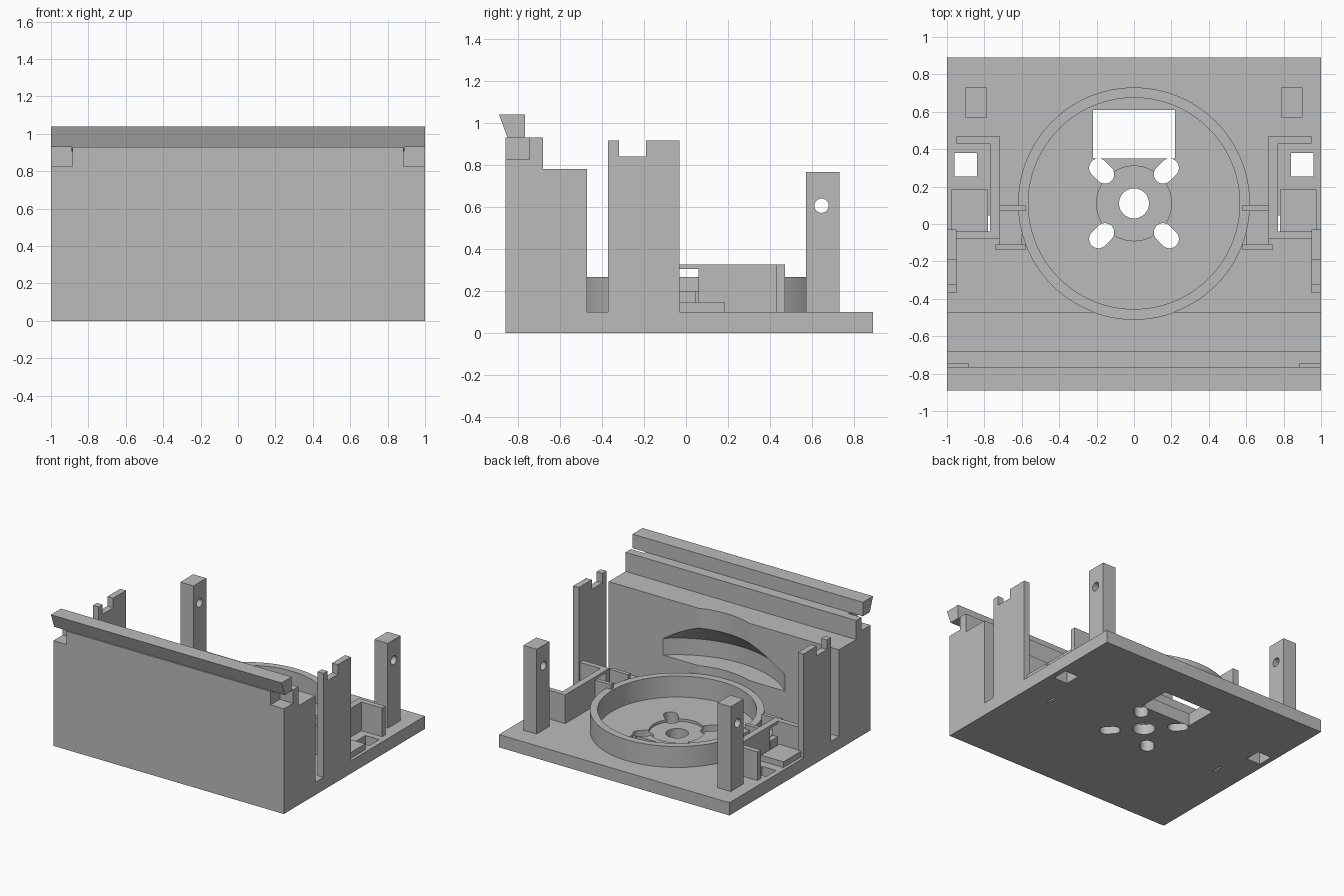
import bpy, bmesh, math
from mathutils import Vector

cube = bpy.data.objects.get("Cube")
if cube:
    bpy.data.objects.remove(cube, do_unlink=True)

grey = bpy.data.materials.new("light grey")
grey.use_nodes = True
grey.diffuse_color = (0.5, 0.5, 0.5, 1)
grey.node_tree.nodes["Principled BSDF"].inputs["Base Color"].default_value = (0.5, 0.5, 0.5, 1)

HUB = Vector((0, 0.11, 0))   # axis of the round seat
FLOOR = 0.10                 # top of the base plate


def finish(name, bm):
    bmesh.ops.recalc_face_normals(bm, faces=bm.faces)
    mesh = bpy.data.meshes.new(name)
    bm.to_mesh(mesh)
    bm.free()
    mesh.materials.append(grey)
    obj = bpy.data.objects.new(name, mesh)
    bpy.context.collection.objects.link(obj)
    return obj


def prism(name, pts, lo, hi, axis="z"):
    """Extrude a closed outline; axis x reads points as (y, z), axis z as (x, y)."""
    bm = bmesh.new()
    place = (lambda a, b: (lo, a, b)) if axis == "x" else (lambda a, b: (a, b, lo))
    face = bm.faces.new([bm.verts.new(place(*p)) for p in pts])
    new = bmesh.ops.extrude_face_region(bm, geom=[face])["geom"]
    step = Vector((hi - lo, 0, 0) if axis == "x" else (0, 0, hi - lo))
    bmesh.ops.translate(bm, vec=step, verts=[v for v in new if isinstance(v, bmesh.types.BMVert)])
    return finish(name, bm)


def box(name, x, y, z):
    return prism(name, [(x[0], y[0]), (x[1], y[0]), (x[1], y[1]), (x[0], y[1])], *z)


def arc(cx, cy, r, start=0, end=360, n=48):
    span = n if end - start == 360 else n - 1
    angles = [math.radians(start + (end - start) * i / span) for i in range(n)]
    return [(cx + r * math.cos(a), cy + r * math.sin(a)) for a in angles]


def lathe(name, profile, n=96):
    """Revolve a closed (radius, z) profile about the hub axis."""
    bm = bmesh.new()
    verts = [bm.verts.new((r, 0, z)) for r, z in profile]
    edges = [bm.edges.new((verts[i - 1], verts[i])) for i in range(len(verts))]
    bmesh.ops.spin(bm, geom=verts + edges, cent=(0, 0, 0), axis=(0, 0, 1),
                   angle=math.tau, steps=n, use_duplicate=False)
    bmesh.ops.remove_doubles(bm, verts=bm.verts, dist=1e-4)
    bmesh.ops.translate(bm, vec=HUB, verts=bm.verts)
    return finish(name, bm)


def cut(obj, *cutters):
    bpy.context.view_layer.objects.active = obj
    for c in cutters:
        mod = obj.modifiers.new("cut", "BOOLEAN")
        mod.operation, mod.solver, mod.object = "DIFFERENCE", "EXACT", c
        bpy.ops.object.modifier_apply(modifier=mod.name)
        bpy.data.objects.remove(c, do_unlink=True)


def span(s, a, b):
    """X range mirrored to side s."""
    return tuple(sorted((s * a, s * b)))


# Base plate with hub recess, centre hole, window and diagonal slots
base = box("base_plate", (-1, 1), (-0.86, 0.89), (0, FLOOR))
cut(base,
    prism("hub_recess", arc(0, HUB.y, 0.2, n=64), 0.08, 0.2),
    prism("hub_hole", arc(0, HUB.y, 0.08), -0.1, 0.2),
    box("window", (-0.22, 0.22), (0.35, 0.61), (-0.1, 0.2)))
for quarter in (45, 135, 225, 315):
    a = math.radians(quarter)
    ends = []
    for r, turn in ((0.269, -90), (0.22, 90)):
        ends += arc(r * math.cos(a), HUB.y + r * math.sin(a), 0.05,
                    quarter + turn, quarter + turn + 180, 16)
    cut(base, prism("slot", ends, -0.1, 0.2))
for s in (-1, 1):
    cut(base,
        box("square_hole", span(s, 0.84, 0.96), (0.255, 0.38), (-0.1, 0.2)),
        box("slit", span(s, 0.766, 0.78), (-0.04, 0.045), (-0.1, 0.2)))

# Round seat wall
lathe("round_seat", [(0.565, FLOOR), (0.62, FLOOR), (0.62, 0.265), (0.565, 0.265)])

# Stepped front wall, hollowed around the seat
wall = prism("front_wall", [(-0.86, FLOOR), (-0.47, FLOOR), (-0.47, 0.78), (-0.68, 0.78),
                            (-0.68, 0.93), (-0.86, 0.93)], -1, 1, "x")
cut(wall, lathe("wall_hollow", [(0, 0.05), (0.62, 0.05), (0.62, 0.33), (0.785, 0.33),
                                (0.785, 0.46), (0.62, 0.625), (0.62, 1.2), (0, 1.2)]))
for s in (-1, 1):
    cut(wall, box("corner_notch", span(s, 0.885, 1.1), (-0.9, -0.745), (0.825, 1)))

# Tapered top beam with its round key
prism("top_beam", [(-0.89, 1.04), (-0.765, 1.04), (-0.765, 0.93), (-0.85, 0.93)], -1, 1, "x")
prism("beam_key", arc(-0.807, 0.945, 0.04, 180, 360, 16), -0.89, 0.89, "x")

for s, side in ((-1, "right"), (1, "left")):
    # Notched side post
    prism(side + "_side_post", [(-0.37, FLOOR), (-0.03, FLOOR), (-0.03, 0.915), (-0.19, 0.915),
                                (-0.19, 0.84), (-0.32, 0.84), (-0.32, 0.915), (-0.37, 0.915)],
          *span(s, 0.95, 1), "x")

    # Drilled back post
    post = box(side + "_back_post", span(s, 0.785, 0.9), (0.57, 0.73), (FLOOR, 0.765))
    cut(post, prism("pin_hole", arc(0.645, 0.605, 0.034, n=32), *span(s, 0.7, 1), "x"))

    # C-shaped bracket wall with a window
    outline = [(0.72, -0.08), (0.95, -0.08), (0.95, -0.04), (0.77, -0.04),
               (0.77, 0.43), (0.95, 0.43), (0.95, 0.47), (0.72, 0.47)]
    bracket = prism(side + "_bracket", [(s * x, y) for x, y in outline], FLOOR, 0.325)
    cut(bracket, box("bracket_window", span(s, 0.7, 0.8), (-0.039, 0.06), (0.05, 0.305)))
    box(side + "_window_sill", span(s, 0.725, 0.766), (-0.04, 0.045), (FLOOR, 0.2))

    # Low pad and cable clip beside the seat
    box(side + "_pad", span(s, 0.78, 0.975), (-0.04, 0.185), (FLOOR, 0.145))
    box(side + "_clip_base", span(s, 0.6, 0.72), (-0.11, 0.07), (FLOOR, 0.2))
    box(side + "_clip_back", span(s, 0.58, 0.72), (0.07, 0.10), (FLOOR, 0.3))
    box(side + "_clip_front", span(s, 0.58, 0.74), (-0.14, -0.11), (FLOOR, 0.3))

# Smooth the round surfaces, keep edges sharp
bpy.ops.object.select_all(action="DESELECT")
for obj in bpy.context.scene.objects:
    if obj.type == "MESH" and grey.name in obj.data.materials:
        obj.select_set(True)
        bpy.context.view_layer.objects.active = obj
bpy.ops.object.shade_smooth_by_angle(angle=math.radians(20))
